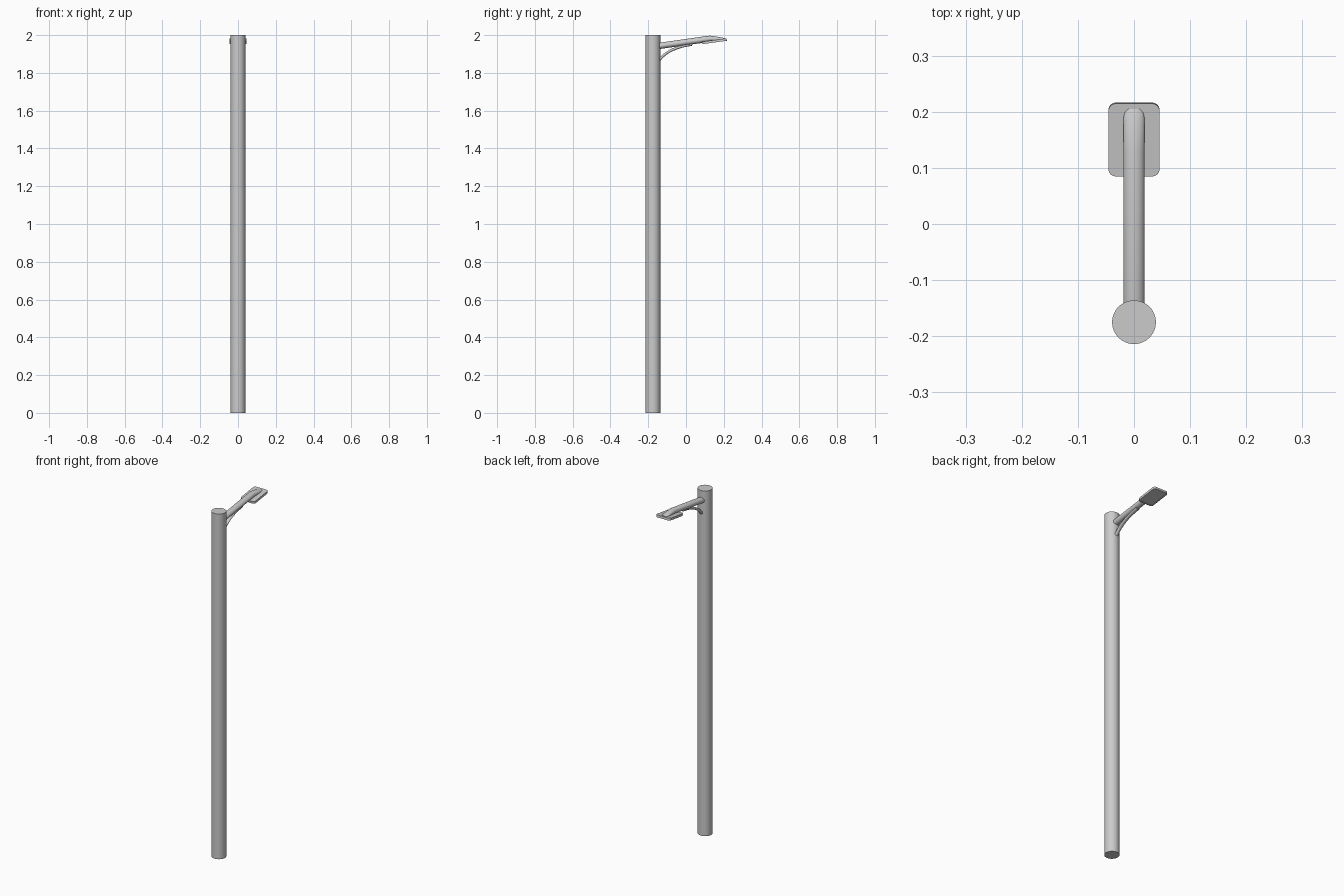
import bpy, bmesh, math
from mathutils import Matrix, Vector

if "Cube" in bpy.data.objects:
    bpy.data.objects.remove(bpy.data.objects["Cube"])

POLE_Y = -0.175
TILT = math.radians(8)


def finish(name, bm, smooth=True):
    bmesh.ops.recalc_face_normals(bm, faces=bm.faces)
    me = bpy.data.meshes.new(name)
    bm.to_mesh(me)
    bm.free()
    ob = bpy.data.objects.new(name, me)
    bpy.context.collection.objects.link(ob)
    bpy.context.view_layer.objects.active = ob
    ob.select_set(True)
    if smooth:
        bpy.ops.object.shade_smooth_by_angle(angle=math.radians(35))
    ob.select_set(False)
    return ob


def loft(name, rings):
    """Skin closed rings of points and cap both ends."""
    bm = bmesh.new()
    loops = [[bm.verts.new(p) for p in r] for r in rings]
    n = len(loops[0])
    for a, b in zip(loops, loops[1:]):
        for i in range(n):
            j = (i + 1) % n
            bm.faces.new((a[i], a[j], b[j], b[i]))
    bm.faces.new(loops[0])
    bm.faces.new(loops[-1])
    return finish(name, bm)


def ellipse(y, z, rx, rz, angle, n=32):
    """Ellipse around a path point whose direction rises by angle."""
    up = Vector((0, -math.sin(angle), math.cos(angle)))
    return [Vector((rx * math.cos(t), y, z)) + up * rz * math.sin(t)
            for t in (2 * math.pi * i / n for i in range(n))]


def rounded_rect(hx, hy, r, z, seg=6):
    pts = []
    for k, (sx, sy) in enumerate(((1, 1), (-1, 1), (-1, -1), (1, -1))):
        for i in range(seg + 1):
            a = math.pi / 2 * (k + i / seg)
            pts.append(Vector((sx * (hx - r) + r * math.cos(a),
                               sy * (hy - r) + r * math.sin(a), z)))
    return pts


# Pole
bm = bmesh.new()
bmesh.ops.create_cone(bm, cap_ends=True, segments=48, radius1=0.039, radius2=0.039,
                      depth=2, matrix=Matrix.Translation((0, POLE_Y, 1)))
finish("pole", bm)

# Arm: straight tube, then a wedge-shaped tip sloping down onto the lamp head
arm = [ellipse(-0.155, 1.941, 0.019, 0.0165, TILT),
       ellipse(0.128, 1.981, 0.019, 0.0165, TILT),
       ellipse(0.188, 1.979, 0.019, 0.009, 0),
       ellipse(0.199, 1.979, 0.017, 0.0065, 0),
       ellipse(0.205, 1.979, 0.012, 0.005, 0)]
loft("arm", arm)

# Curved brace under the arm
p0, p1, p2 = Vector((-0.152, 1.852)), Vector((-0.105, 1.932)), Vector((0.03, 1.95))
brace = []
for i in range(17):
    t = i / 16
    p = p0 * (1 - t) ** 2 + p1 * 2 * t * (1 - t) + p2 * t * t
    d = (p1 - p0) * (1 - t) + (p2 - p1) * t
    brace.append(ellipse(p.x, p.y, 0.011, 0.007, math.atan2(d.y, d.x), 20))
loft("brace", brace)

# Lamp head: tilted rounded slab with a shallow recess underneath
place = Matrix.Translation((0, 0.1505, 1.968)) @ Matrix.Rotation(TILT, 4, 'X')
levels = [(0.040, 0.060, 0.008, -0.004), (0.040, 0.060, 0.008, -0.007),
          (0.0455, 0.0655, 0.013, -0.007), (0.0455, 0.0655, 0.013, 0.006)]
loft("lamp_head", [[place @ p for p in rounded_rect(*lv)] for lv in levels])
